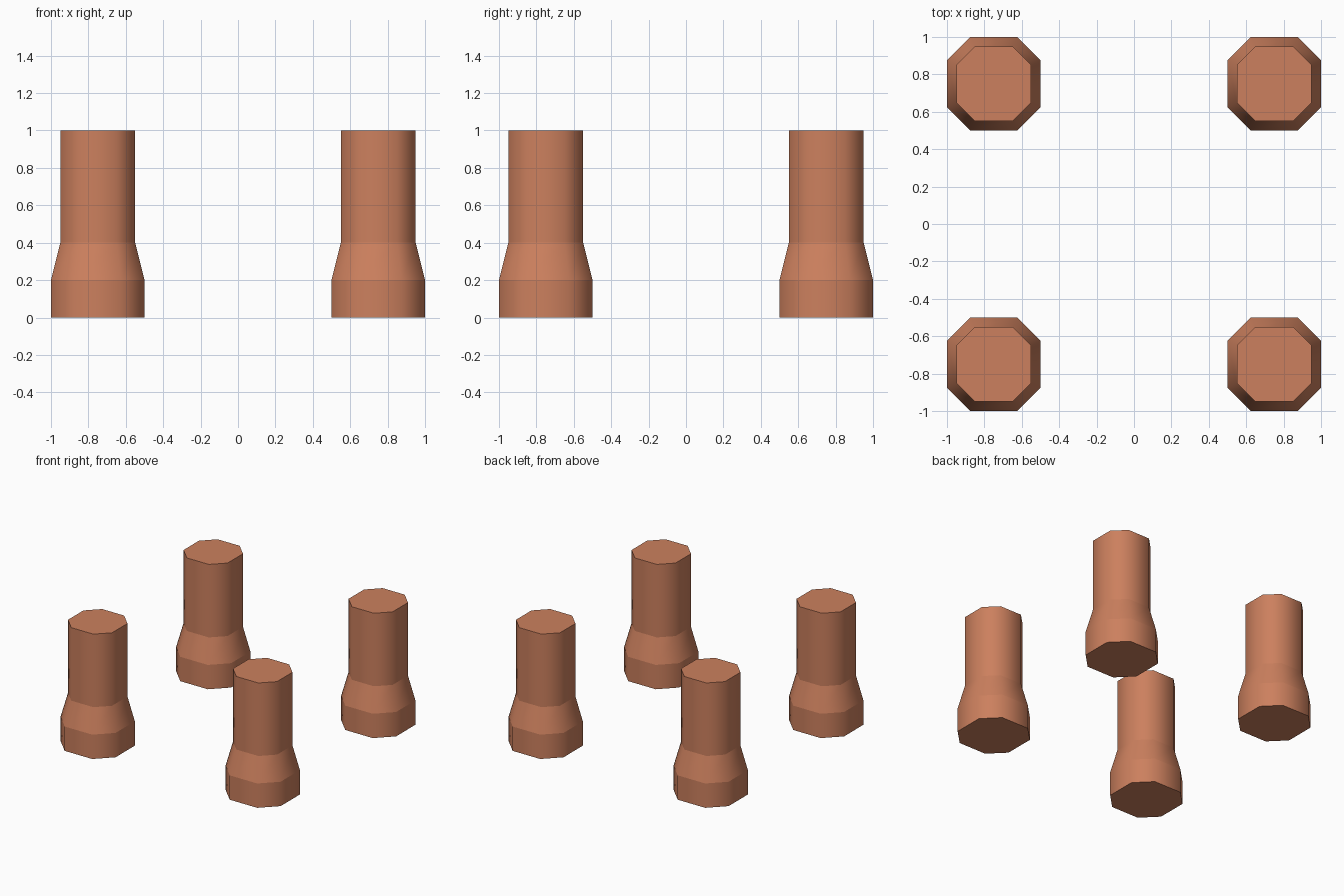
import bpy
import bmesh

cube = bpy.data.objects.get("Cube")
if cube:
    bpy.data.objects.remove(cube, do_unlink=True)

# Terracotta colour shared by every post
COLOUR = (0.604, 0.216, 0.112, 1)
clay = bpy.data.materials.new("terracotta")
clay.use_nodes = True
clay.diffuse_color = COLOUR
clay.node_tree.nodes["Principled BSDF"].inputs["Base Color"].default_value = COLOUR

# (half width, height): foot, shoulder, neck, top
PROFILE = [(0.25, 0), (0.25, 0.2), (0.2, 0.4), (0.2, 1)]


def octagon(bm, r, z):
    """Square with cut corners, its flats as long as r."""
    h = r / 2
    corners = [(r, -h), (r, h), (h, r), (-h, r), (-r, h), (-r, -h), (-h, -r), (h, -r)]
    return [bm.verts.new((x, y, z)) for x, y in corners]


def post_mesh():
    bm = bmesh.new()
    rings = [octagon(bm, r, z) for r, z in PROFILE]
    for low, high in zip(rings, rings[1:]):
        for i in range(len(low)):
            j = (i + 1) % len(low)
            bm.faces.new((low[i], low[j], high[j], high[i]))
    bm.faces.new(rings[-1])
    bm.faces.new(reversed(rings[0]))
    # Smooth around the post, crisp at each ring
    for face in bm.faces:
        face.smooth = True
    for edge in bm.edges:
        a, b = edge.verts
        edge.smooth = abs(a.co.z - b.co.z) > 0.001
    mesh = bpy.data.meshes.new("post")
    bm.to_mesh(mesh)
    bm.free()
    mesh.materials.append(clay)
    return mesh


# Four matching posts, one at each corner
mesh = post_mesh()
for depth, y in (("front", -0.75), ("back", 0.75)):
    for side, x in (("left", 0.75), ("right", -0.75)):
        post = bpy.data.objects.new(f"{depth}_{side}_post", mesh)
        post.location = (x, y, 0)
        bpy.context.collection.objects.link(post)
